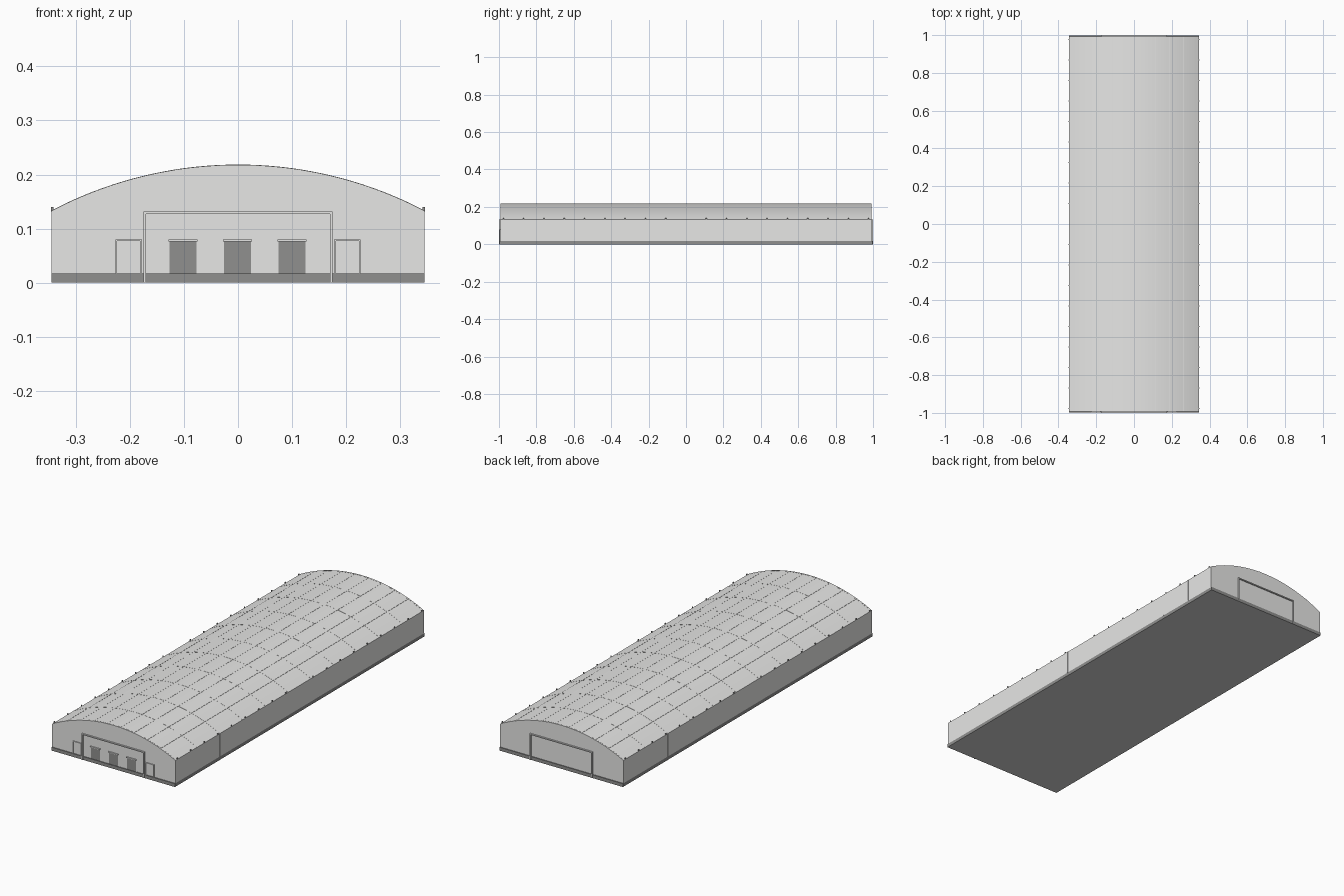
import bpy
import bmesh
import math

HALF_W, HALF_L = 0.345, 1.0
EAVE, CROWN, BASE = 0.133, 0.218, 0.017
RISE = CROWN - EAVE
RADIUS = (HALF_W ** 2 + RISE ** 2) / (2 * RISE)
WALL_Y = HALF_L - 0.007
PLINTH_Y = HALF_L - 0.003

cube = bpy.data.objects.get("Cube")
if cube:
    bpy.data.objects.remove(cube, do_unlink=True)


def make_material(name, rgb):
    mat = bpy.data.materials.new(name)
    mat.use_nodes = True
    mat.diffuse_color = (*rgb, 1)
    mat.node_tree.nodes["Principled BSDF"].inputs["Base Color"].default_value = (*rgb, 1)
    return mat


LIGHT = make_material("light grey cladding", (0.8, 0.8, 0.79))
DARK = make_material("dark grey plinth", (0.28, 0.28, 0.275))
FLOOR = make_material("pale grey floor", (0.66, 0.66, 0.65))


def finish(bm, name, mat, smooth=False):
    bmesh.ops.recalc_face_normals(bm, faces=bm.faces)
    mesh = bpy.data.meshes.new(name)
    bm.to_mesh(mesh)
    bm.free()
    mesh.materials.append(mat)
    obj = bpy.data.objects.new(name, mesh)
    bpy.context.collection.objects.link(obj)
    if smooth:
        bpy.ops.object.select_all(action="DESELECT")
        obj.select_set(True)
        bpy.context.view_layer.objects.active = obj
        bpy.ops.object.shade_smooth_by_angle(angle=math.radians(20))
    return obj


def add_box(bm, x, y, z):
    """Box from (low, high) ranges."""
    verts = bmesh.ops.create_cube(bm, size=1)["verts"]
    for v in verts:
        for i, (lo, hi) in enumerate((x, y, z)):
            v.co[i] = lo if v.co[i] < 0 else hi


def box(name, mat, x, y, z):
    bm = bmesh.new()
    add_box(bm, x, y, z)
    return finish(bm, name, mat)


def arch_z(x, lift=0.0):
    return CROWN - RADIUS + math.sqrt((RADIUS + lift) ** 2 - x * x)


def arch(lift, steps=36):
    xs = [HALF_W * (2 * i / steps - 1) for i in range(steps + 1)]
    return [(x, arch_z(x, lift)) for x in xs]


def add_extrusion(bm, profile, y0, y1):
    face = bm.faces.new([bm.verts.new((x, y0, z)) for x, z in profile])
    moved = bmesh.ops.extrude_face_region(bm, geom=[face])["geom"]
    for v in moved:
        if isinstance(v, bmesh.types.BMVert):
            v.co.y = y1


# Plinth with a paler floor underside
plinth = box("plinth", DARK, (-HALF_W, HALF_W), (-PLINTH_Y, PLINTH_Y), (0, BASE))
plinth.data.materials.append(FLOOR)
for face in plinth.data.polygons:
    if face.normal.z < -0.5:
        face.material_index = 1

# Hall body with curved roof and gables
bm = bmesh.new()
add_extrusion(bm, [(HALF_W, BASE), (-HALF_W, BASE)] + arch(0), -WALL_Y, WALL_Y)
finish(bm, "hall_shell", LIGHT, True)

# Roof ribs and wall columns at the bay lines
bays = [(i - 4.5) * 0.182 for i in range(10)]
bm = bmesh.new()
for y in bays + [-WALL_Y + 0.006, WALL_Y - 0.006]:
    add_extrusion(bm, arch(0.0005) + arch(-0.002)[::-1], y - 0.002, y + 0.002)
finish(bm, "roof_ribs", LIGHT, True)
bm = bmesh.new()
for y in bays:
    for s in (-1, 1):
        edge = sorted((s * (HALF_W - 0.003), s * (HALF_W + 0.0004)))
        add_box(bm, edge, (y - 0.002, y + 0.002), (BASE, EAVE))
finish(bm, "wall_columns", LIGHT)

# Lengthwise roof battens
bm = bmesh.new()
for i in range(8):
    x = (i - 3.5) * 0.0745
    add_box(bm, (x - 0.001, x + 0.001), (-WALL_Y, WALL_Y), (arch_z(x) - 0.002, arch_z(x) + 0.0006))
finish(bm, "roof_battens", LIGHT)

# Small clips along both eaves
bm = bmesh.new()
for i in range(1, 10):
    for y in (-i * 0.1085, i * 0.1085):
        for s in (-1, 1):
            x = s * 0.3435
            add_box(bm, (x - 0.002, x + 0.002), (y - 0.003, y + 0.003), (EAVE - 0.001, EAVE + 0.007))
finish(bm, "eave_clips", DARK)


def door_frame(name, x0, x1, z0, z1, width, side, depth):
    """Two posts and a lintel standing proud of an end wall."""
    y = sorted((side * (WALL_Y - 0.001), side * (WALL_Y + depth)))
    bm = bmesh.new()
    add_box(bm, (x0, x0 + width), y, (z0, z1))
    add_box(bm, (x1 - width, x1), y, (z0, z1))
    add_box(bm, (x0 + width, x1 - width), y, (z1 - width, z1))
    finish(bm, name, LIGHT)


# Large gate frames on both ends
for label, side in (("front", -1), ("back", 1)):
    door_frame(label + "_gate_frame", -0.175, 0.175, 0, 0.132, 0.005, side, 0.007)

# Side door frames on the front
door_frame("left_door_frame", 0.178, 0.227, BASE, 0.08, 0.003, -1, 0.005)
door_frame("right_door_frame", -0.227, -0.178, BASE, 0.08, 0.003, -1, 0.005)

# Three dark doors with lintels in the front gate
for label, x in (("right", -0.102), ("middle", -0.001), ("left", 0.100)):
    box(label + "_door", DARK, (x - 0.025, x + 0.025), (-WALL_Y - 0.001, -WALL_Y + 0.001), (BASE, 0.076))
    box(label + "_door_lintel", LIGHT, (x - 0.027, x + 0.027), (-WALL_Y - 0.006, -WALL_Y + 0.001), (0.076, 0.08))
